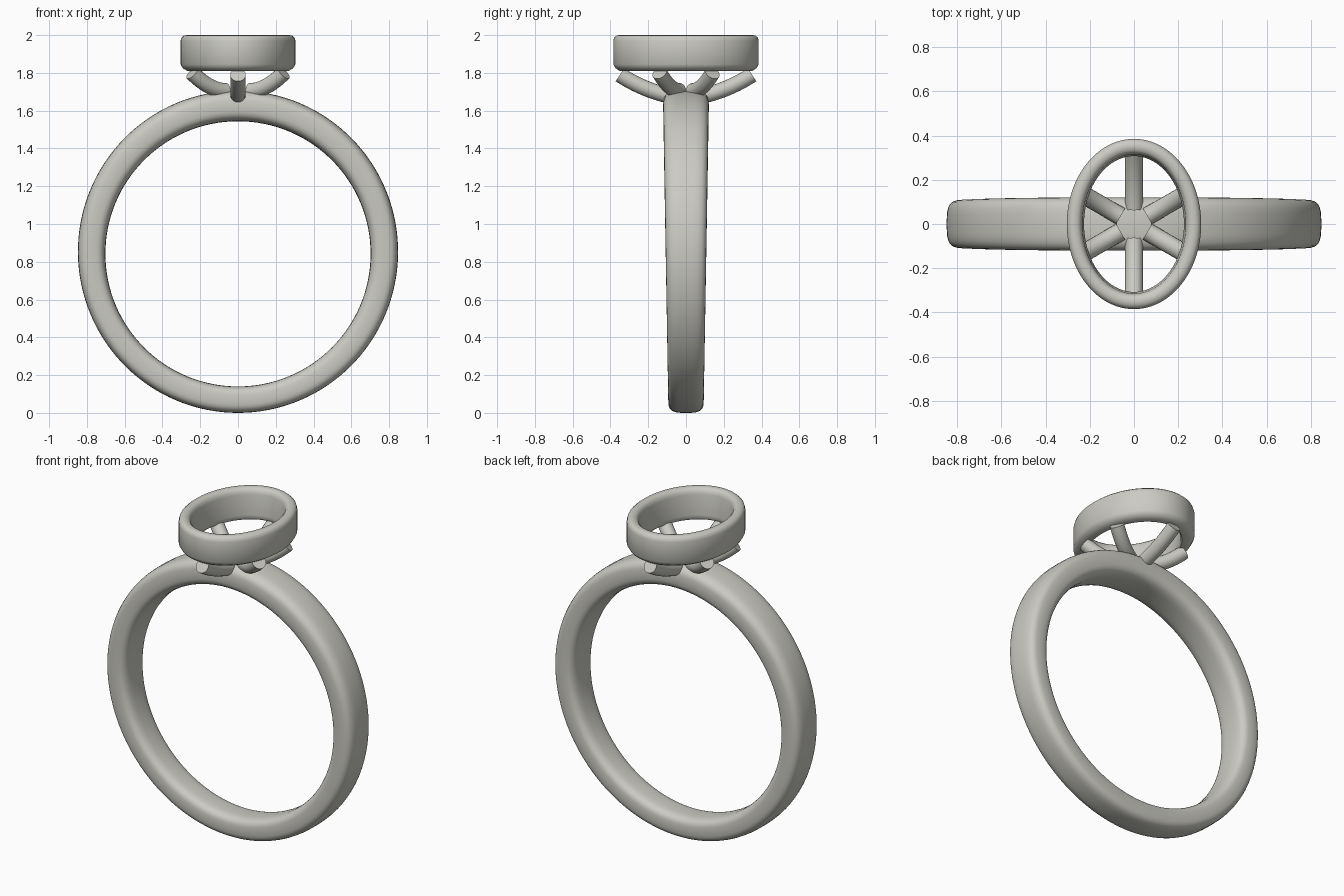
import bpy, bmesh
from math import sin, cos, pi, radians, copysign
from mathutils import Vector

cube = bpy.data.objects.get("Cube")
if cube:
    bpy.data.objects.remove(cube)

metal = bpy.data.materials.new("warm grey metal")
metal.use_nodes = True
COLOUR = (0.6, 0.595, 0.55, 1)
metal.diffuse_color = COLOUR
metal.node_tree.nodes["Principled BSDF"].inputs["Base Color"].default_value = COLOUR


def loft(name, rings, closed):
    """Skin a list of point loops; join last to first, or cap both ends."""
    bm = bmesh.new()
    loops = [[bm.verts.new(p) for p in ring] for ring in rings]
    pairs = list(zip(loops, loops[1:])) + ([(loops[-1], loops[0])] if closed else [])
    for a, b in pairs:
        for i in range(len(a)):
            j = (i + 1) % len(a)
            bm.faces.new((a[i], a[j], b[j], b[i]))
    if not closed:
        bm.faces.new(loops[0])
        bm.faces.new(loops[-1])
    bmesh.ops.recalc_face_normals(bm, faces=bm.faces)
    mesh = bpy.data.meshes.new(name)
    bm.to_mesh(mesh)
    bm.free()
    obj = bpy.data.objects.new(name, mesh)
    bpy.context.collection.objects.link(obj)
    mesh.materials.append(metal)
    bpy.ops.object.select_all(action='DESELECT')
    obj.select_set(True)
    bpy.context.view_layer.objects.active = obj
    bpy.ops.object.shade_smooth_by_angle(angle=radians(40))
    return obj


def turns(n):
    return [2 * pi * i / n for i in range(n)]


def soft(v, power):
    return copysign(abs(v) ** power, v)


# Band: rounded section, wider and thicker towards the top
def band_ring(a):
    up = (1 + sin(a)) / 2
    half_w = 0.094 + 0.027 * up
    inner, outer = 0.702, 0.842 + 0.022 * up ** 2
    mid, half_t = (inner + outer) / 2, (outer - inner) / 2
    ring = []
    for t in turns(32):
        r = mid + half_t * soft(cos(t), 0.6)
        ring.append((r * cos(a), half_w * soft(sin(t), 0.6), 0.842 + r * sin(a)))
    return ring


loft("band", [band_ring(a) for a in turns(128)], True)

# Oval bezel: (inset from the outer edge, height) around its wall section
wall = [(0.035, 1.81), (0.012, 1.825), (0, 1.845), (0, 1.97), (0.005, 1.987),
        (0.018, 1.998), (0.035, 2.0), (0.052, 1.997), (0.064, 1.985),
        (0.07, 1.965), (0.078, 1.84), (0.078, 1.82), (0.07, 1.81)]
loft("bezel", [[((0.304 - d) * cos(a), (0.385 - d) * sin(a), z) for a in turns(96)]
               for d, z in wall], True)


# Prongs: bent rods rising outward from the band to the bezel
def prong(name, angle, start, bend, end, radius=0.041):
    out = Vector((cos(angle), sin(angle), 0))
    side = Vector((-sin(angle), cos(angle), 0))
    up = Vector((0, 0, 1))
    p0, p1, p2 = (out * r + up * z for r, z in (start, bend, end))
    rings = []
    for i in range(13):
        t = i / 12
        centre = p0 * (1 - t) ** 2 + p1 * 2 * t * (1 - t) + p2 * t * t
        along = ((p1 - p0) * (1 - t) + (p2 - p1) * t).normalized()
        normal = along.cross(side)
        rings.append([centre + radius * (side * cos(b) + normal * sin(b))
                      for b in turns(20)])
    loft(name, rings, False)


for label, angle in (("back", 90), ("front", 270)):
    prong(label + "_prong", radians(angle), (0.07, 1.675), (0.22, 1.705), (0.35, 1.79))
for label, angle in (("back_left", 30), ("back_right", 150),
                     ("front_right", 210), ("front_left", 330)):
    prong(label + "_prong", radians(angle), (0.07, 1.705), (0.17, 1.705), (0.28, 1.80))
